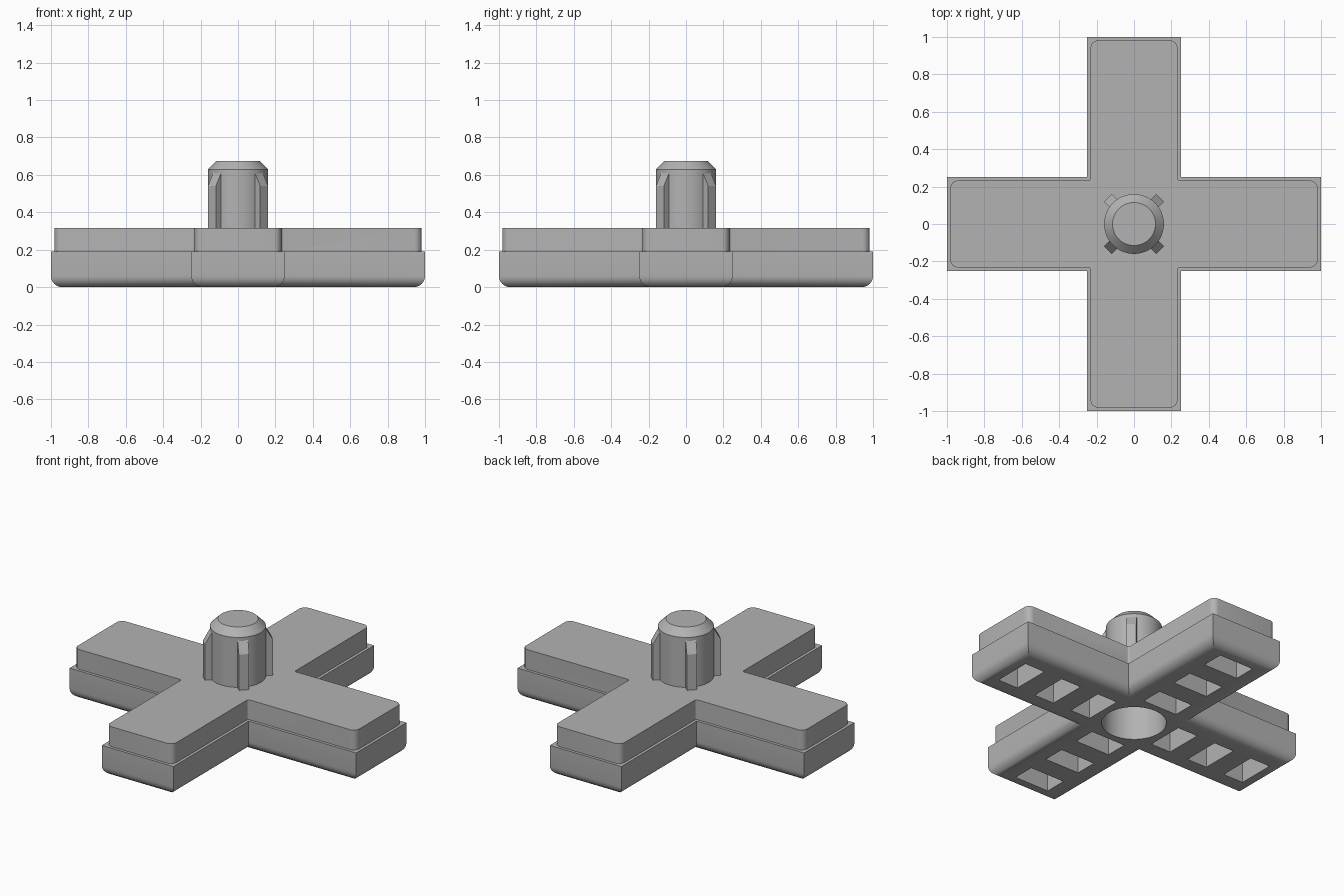
import bpy, bmesh, math
from mathutils import Matrix, Vector

cube = bpy.data.objects.get("Cube")
if cube:
    bpy.data.objects.remove(cube, do_unlink=True)

grey = bpy.data.materials.new("plain grey")
grey.use_nodes = True
colour = (0.45, 0.45, 0.45, 1)
grey.diffuse_color = colour
grey.node_tree.nodes["Principled BSDF"].inputs["Base Color"].default_value = colour


def make(name, bm):
    bmesh.ops.recalc_face_normals(bm, faces=bm.faces[:])
    mesh = bpy.data.meshes.new(name)
    bm.to_mesh(mesh)
    bm.free()
    mesh.materials.append(grey)
    obj = bpy.data.objects.new(name, mesh)
    bpy.context.collection.objects.link(obj)
    return obj


def cross(half_width, reach, bottom, top):
    """Extruded plus-shaped prism."""
    bm = bmesh.new()
    quarter = [(reach, -half_width), (reach, half_width), (half_width, half_width)]
    verts = []
    for turn in range(4):
        rot = Matrix.Rotation(turn * math.pi / 2, 3, 'Z')
        verts += [bm.verts.new(rot @ Vector((x, y, bottom))) for x, y in quarter]
    face = bm.faces.new(verts)
    out = bmesh.ops.extrude_face_region(bm, geom=[face])
    lifted = [g for g in out["geom"] if isinstance(g, bmesh.types.BMVert)]
    bmesh.ops.translate(bm, verts=lifted, vec=(0, 0, top - bottom))
    bmesh.ops.recalc_face_normals(bm, faces=bm.faces[:])
    return bm


def bevel(bm, edges, radius, segments):
    bmesh.ops.bevel(bm, geom=edges, offset=radius, segments=segments,
                    profile=0.5, affect='EDGES', clamp_overlap=True)


def smooth(obj):
    bpy.ops.object.select_all(action='DESELECT')
    obj.select_set(True)
    bpy.context.view_layer.objects.active = obj
    bpy.ops.object.shade_smooth_by_angle(angle=math.radians(30))


def boolean(obj, other, operation):
    mod = obj.modifiers.new(operation, 'BOOLEAN')
    mod.operation, mod.object, mod.solver = operation, other, 'EXACT'
    bpy.context.view_layer.objects.active = obj
    bpy.ops.object.modifier_apply(modifier=mod.name)
    bpy.data.objects.remove(other, do_unlink=True)


# Base cross with a rounded underside edge
bm = cross(0.25, 1.0, 0, 0.19)
bevel(bm, [e for e in bm.edges if all(v.co.z < 0.01 for v in e.verts)], 0.06, 6)
base = make("cross_base", bm)

# Slightly smaller upper cross with rounded corners
bm = cross(0.232, 0.982, 0.12, 0.315)
upright = [e for e in bm.edges if abs(e.verts[0].co.z - e.verts[1].co.z) > 0.1]
outer = [e for e in upright if e.verts[0].co.xy.length > 0.5]
inner = [e for e in upright if e not in outer]
bevel(bm, outer, 0.04, 6)
inner = [e for e in bm.edges if abs(e.verts[0].co.z - e.verts[1].co.z) > 0.1
         and e.verts[0].co.xy.length < 0.5]
bevel(bm, inner, 0.012, 3)
boolean(base, make("upper_cross", bm), 'UNION')

# Round socket and rows of rectangular pockets underneath
bm = bmesh.new()
bmesh.ops.create_cone(bm, cap_ends=True, segments=48, radius1=0.185, radius2=0.185,
                      depth=0.5, matrix=Matrix.Translation((0, 0, 0.03)))
for turn in range(4):
    rot = Matrix.Rotation(turn * math.pi / 2, 4, 'Z')
    for distance in (0.3, 0.57, 0.84):
        place = rot @ Matrix.Translation((distance, 0, 0)) @ Matrix.Diagonal((0.14, 0.24, 0.5, 1))
        bmesh.ops.create_cube(bm, size=1, matrix=place)
boolean(base, make("underside_cutter", bm), 'DIFFERENCE')
smooth(base)

# Central peg with a chamfered top, lathed from a profile
bm = bmesh.new()
profile = [(0.16, 0.31), (0.16, 0.63), (0.115, 0.675)]
points = [bm.verts.new((r, 0, z)) for r, z in profile]
edges = [bm.edges.new(pair) for pair in zip(points, points[1:])]
bmesh.ops.spin(bm, geom=points + edges, cent=(0, 0, 0), axis=(0, 0, 1),
               angle=math.tau, steps=48)
bmesh.ops.remove_doubles(bm, verts=bm.verts[:], dist=0.0001)
bmesh.ops.holes_fill(bm, edges=[e for e in bm.edges if e.is_boundary], sides=0)
smooth(make("peg", bm))

# Four diagonal grip ribs, tapering into the peg at the top
side = [(0.13, 0.31), (0.198, 0.31), (0.198, 0.54), (0.158, 0.61), (0.13, 0.61)]
for i, label in enumerate(("back_left", "back_right", "front_right", "front_left")):
    bm = bmesh.new()
    face = bm.faces.new([bm.verts.new((r, -0.03, z)) for r, z in side])
    out = bmesh.ops.extrude_face_region(bm, geom=[face])
    lifted = [g for g in out["geom"] if isinstance(g, bmesh.types.BMVert)]
    bmesh.ops.translate(bm, verts=lifted, vec=(0, 0.06, 0))
    bm.transform(Matrix.Rotation(math.pi / 4 + i * math.pi / 2, 4, 'Z'))
    make("grip_rib_" + label, bm)
